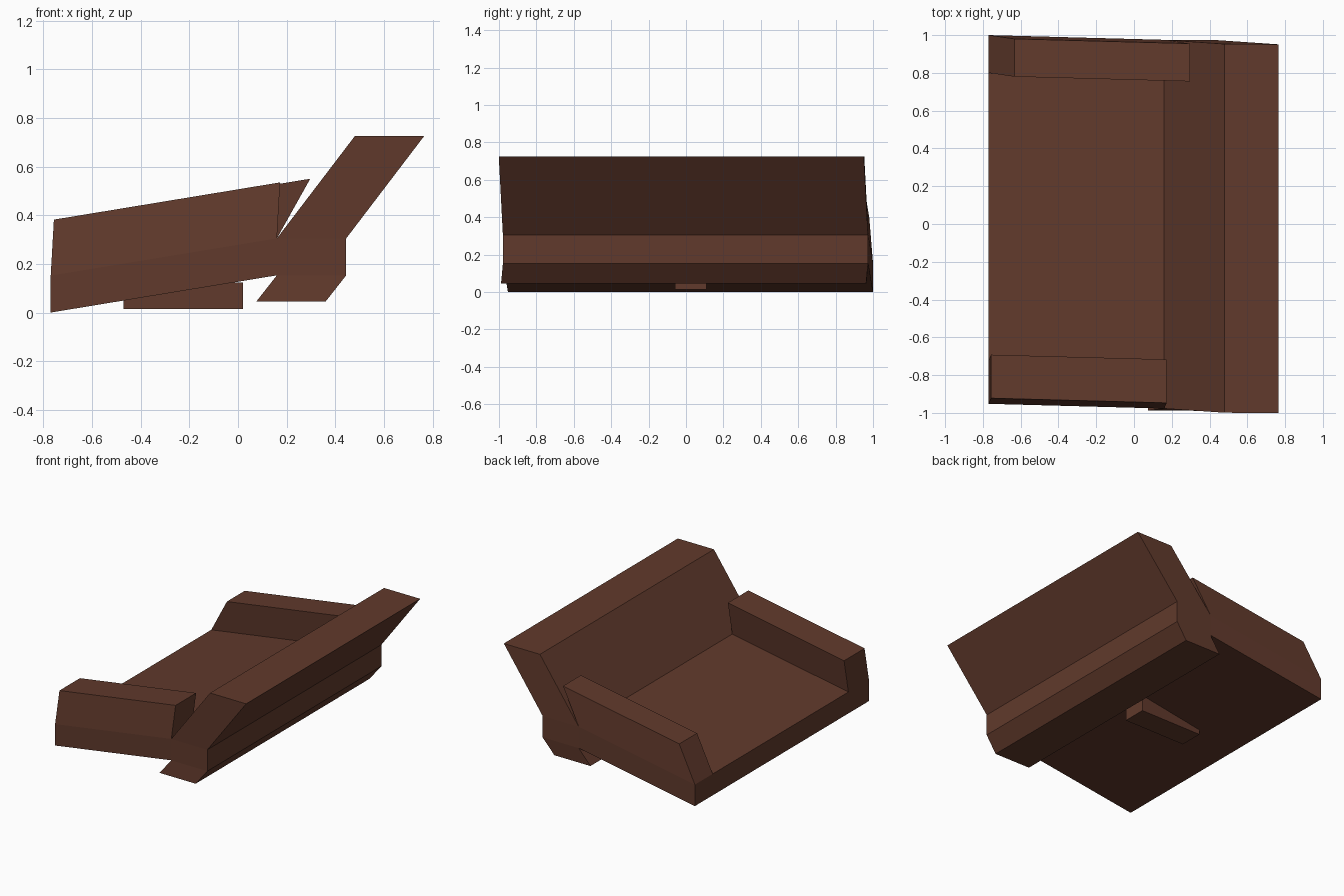
import bpy, bmesh
from mathutils import Matrix

if "Cube" in bpy.data.objects:
    bpy.data.objects.remove(bpy.data.objects["Cube"])

brown = bpy.data.materials.new("dark_brown")
brown.diffuse_color = (0.12, 0.042, 0.025, 1)
brown.use_nodes = True
brown.node_tree.nodes["Principled BSDF"].inputs["Base Color"].default_value = brown.diffuse_color


def slab(name, origin, u, v, w):
    """Skewed box spanned by three edge vectors from its lower front left corner."""
    bm = bmesh.new()
    bmesh.ops.create_cube(bm, size=1)
    bmesh.ops.translate(bm, verts=bm.verts, vec=(0.5, 0.5, 0.5))
    skew = Matrix([(u[i], v[i], w[i], origin[i]) for i in range(3)] + [(0, 0, 0, 1)])
    bmesh.ops.transform(bm, matrix=skew, verts=bm.verts)
    bmesh.ops.recalc_face_normals(bm, faces=bm.faces)
    mesh = bpy.data.meshes.new(name)
    bm.to_mesh(mesh)
    bm.free()
    mesh.materials.append(brown)
    obj = bpy.data.objects.new(name, mesh)
    bpy.context.collection.objects.link(obj)
    return obj


slope = (0.93, -0.025, 0.153)   # seat and arms share this rake
depth = (0.285, -0.002, 0)      # back parts share this thickness
width = (0, 1.952, 0)

# Tilted seat cushion
slab("seat", (-0.77, -0.952, 0.005), slope, width, (0, 0, 0.152))

# Rear block with the leaning backrest above and the rear foot below
slab("rear_block", (0.16, -0.977, 0.158), depth, width, (0, 0, 0.152))
slab("backrest", (0.16, -0.977, 0.31), depth, width, (0.32, -0.022, 0.42))
slab("rear_foot", (0.075, -0.987, 0.05), depth, width, (0.085, 0.01, 0.108))

# Armrests, each leaning differently
slab("right_armrest", (-0.77, -0.952, 0.157), slope, (0, 0.23, 0), (0.013, 0.03, 0.23))
slab("left_armrest", (-0.77, 0.8, 0.157), slope, (0, 0.2, 0), (0.137, -0.02, 0.245))

# Small support block under the seat
slab("under_block", (-0.47, -0.06, 0.02), (0.49, 0, 0), (0, 0.17, 0), (0, 0, 0.108))

# Rest the model on the ground
for obj in bpy.data.objects:
    obj.location.z = -0.005
